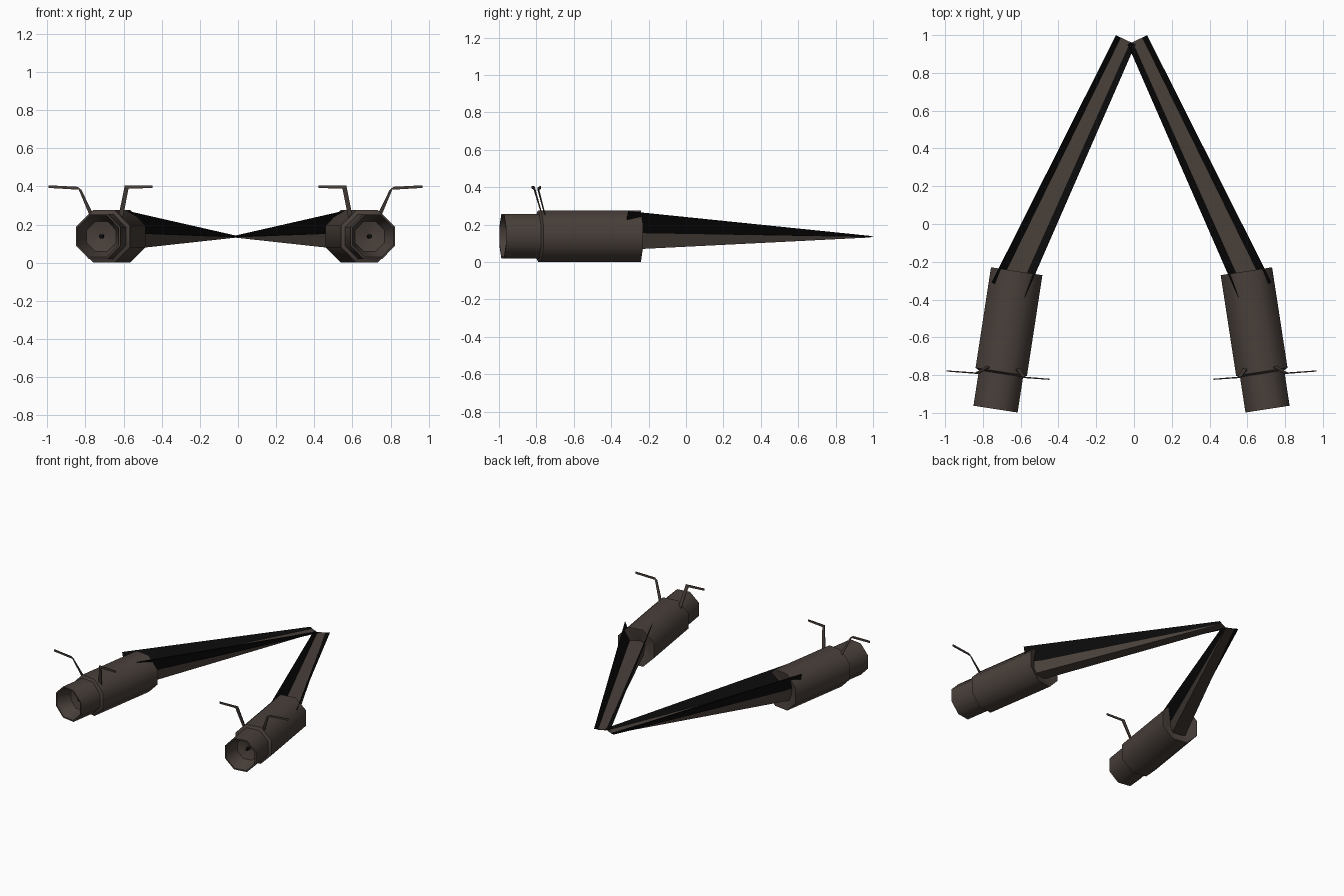
import bpy, bmesh, math
from mathutils import Vector

if "Cube" in bpy.data.objects:
    bpy.data.objects.remove(bpy.data.objects["Cube"])

AXIS = -0.013          # x of the symmetry plane


def material(name, rgb):
    m = bpy.data.materials.new(name)
    m.diffuse_color = (*rgb, 1)
    m.use_nodes = True
    m.node_tree.nodes["Principled BSDF"].inputs["Base Color"].default_value = m.diffuse_color
    return m


BROWN = material("dark brown metal", (0.066, 0.050, 0.042))
BLACK = material("black", (0.004, 0.004, 0.004))


def make(name, verts, faces, mat, smooth=False, fix=True):
    """Mesh given for the right-hand side, mirrored to the left."""
    me = bpy.data.meshes.new(name)
    me.from_pydata([(v[0] - AXIS, v[1], v[2]) for v in verts], [], faces)
    if fix:
        bm = bmesh.new()
        bm.from_mesh(me)
        bmesh.ops.recalc_face_normals(bm, faces=bm.faces)
        bm.to_mesh(me)
        bm.free()
    me.materials.append(mat)
    ob = bpy.data.objects.new(name, me)
    bpy.context.collection.objects.link(ob)
    ob.location.x = AXIS
    mod = ob.modifiers.new("mirror", 'MIRROR')
    mod.use_clip = False
    mod.use_mirror_merge = False
    if smooth:
        bpy.context.view_layer.objects.active = ob
        ob.select_set(True)
        bpy.ops.object.shade_smooth_by_angle(angle=math.radians(50))
        ob.select_set(False)
    return ob


# engine axis, front to rear
FRONT = Vector((0.707, -0.98, 0.138))
REAR = Vector((0.595, -0.25, 0.138))
D = (REAR - FRONT).normalized()
SIDE = Vector((D.y, -D.x, 0))
UP = Vector((0, 0, 1))
LENGTH = (REAR - FRONT).length


def lathe(name, profile, mat, sides=8, smooth=True):
    """Spin (distance along axis, radius) points around the engine axis."""
    verts, faces = [], []
    for t, r in profile:
        for i in range(sides):
            a = 2 * math.pi * (i + 0.5) / sides
            verts.append(FRONT + D * t + SIDE * r * math.cos(a) + UP * r * math.sin(a))
    for k in range(len(profile) - 1):
        for i in range(sides):
            j = (i + 1) % sides
            faces.append((k * sides + i, k * sides + j,
                          (k + 1) * sides + j, (k + 1) * sides + i))
    last = (len(profile) - 1) * sides
    faces.append(tuple(range(sides)))
    faces.append(tuple(range(last, last + sides)))
    return make(name, verts, faces, mat, smooth)


# engine: hollow intake, wide body and recessed rear
lathe("engine_body", [(0.13, 0.012), (0.11, 0.085), (0.0, 0.118), (0.0, 0.128),
                      (0.19, 0.128), (0.20, 0.149), (LENGTH, 0.149),
                      (LENGTH, 0.14), (LENGTH - 0.06, 0.02)], BROWN)
lathe("intake_hub", [(0.10, 0.012), (0.14, 0.012)], BLACK)

# tow beam: brown spine with black side panels, flattening toward the tip
B0, B1 = Vector((0.640, -0.35, 0)), Vector((0.018, 0.975, 0))
BD = (B1 - B0).normalized()
BS = Vector((BD.y, -BD.x, 0))


def beam(s0, s1):
    """Section points (offset, z) at both ends joined into quads."""
    return ([B0 + BS * o + UP * z for o, z in s0] +
            [B1 + BS * o + UP * z for o, z in s1])


spine = beam([(-0.06, 0.16), (0.06, 0.16), (0.05, 0.065), (-0.05, 0.065)],
             [(-0.03, 0.136), (0.03, 0.136), (0.03, 0.131), (-0.03, 0.131)])
make("beam_spine", spine, [(i, (i + 1) % 4, 4 + (i + 1) % 4, 4 + i) for i in range(4)]
     + [(0, 1, 2, 3), (4, 5, 6, 7)], BROWN)

for label, s in (("inner", -1), ("outer", 1)):
    a = [(s * 0.057, 0.155), (s * 0.097, 0.270), (s * 0.094, 0.272), (s * 0.053, 0.155)]
    b = [(s * 0.030, 0.133), (s * 0.057, 0.137), (s * 0.057, 0.138), (s * 0.029, 0.136)]
    make("beam_panel_" + label, beam(a, b),
         [(i, (i + 1) % 4, 4 + (i + 1) % 4, 4 + i) for i in range(4)]
         + [(0, 1, 2, 3), (4, 5, 6, 7)], BLACK)


# bent antenna fins: flat strips along a three-point path
def fin(name, path, thick=0.006):
    verts, faces = [], []
    offsets = [Vector((0.012, 0, 0)), Vector((0.010, 0, 0.008)), Vector((0, 0, 0.007))]
    for p, o in zip(path, offsets):
        p = Vector(p)
        t = Vector((0, thick / 2, 0))
        verts += [p - o - t, p + o - t, p + o + t, p - o + t]
    for k in (0, 4):
        faces += [(k + i, k + (i + 1) % 4, k + 4 + (i + 1) % 4, k + 4 + i) for i in range(4)]
    faces += [(0, 1, 2, 3), (8, 9, 10, 11)]
    make(name, verts, faces, BROWN)


fin("fin_outer", [(0.735, -0.750, 0.235), (0.805, -0.790, 0.390), (0.967, -0.778, 0.399)])
# inner fin bends the other way, so its corner offset is mirrored by path order
path = [(0.590, -0.765, 0.235), (0.558, -0.812, 0.396), (0.422, -0.822, 0.399)]
fin("fin_inner", path)
